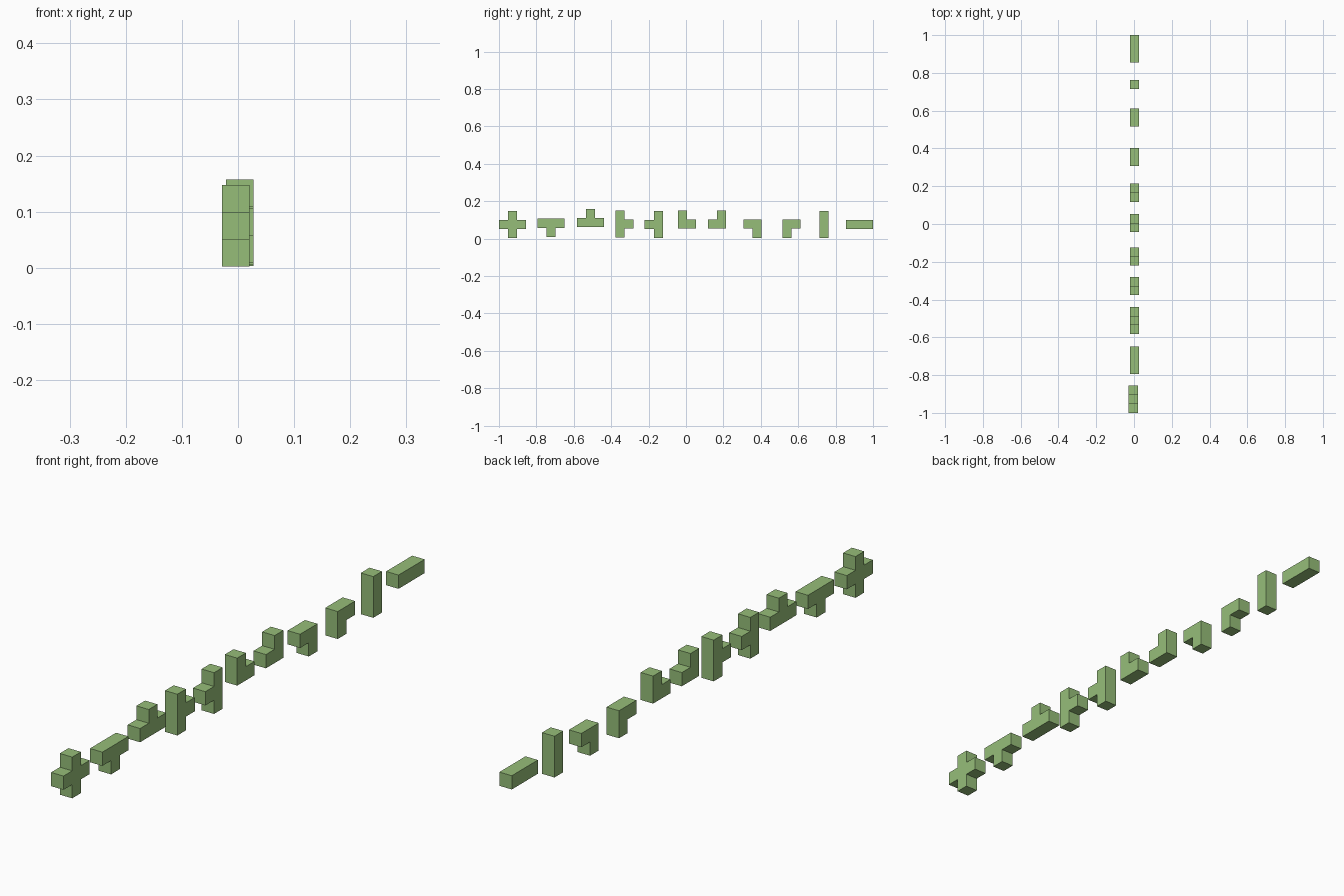
import bpy
import bmesh

if "Cube" in bpy.data.objects:
    bpy.data.objects.remove(bpy.data.objects["Cube"])

S = 0.0484          # square cross-section of every pipe
H = S / 2

green = bpy.data.materials.new("leaf green")
green.diffuse_color = (0.305, 0.515, 0.191, 1)
green.use_nodes = True
green.node_tree.nodes["Principled BSDF"].inputs["Base Color"].default_value = green.diffuse_color

# Arm directions in the y-z plane, counter-clockwise
DIRS = {"R": (1, 0), "U": (0, 1), "L": (-1, 0), "D": (0, -1)}
ORDER = "RULD"


def outline(arms):
    """Outline of a centre square with one square arm per listed direction."""
    pts = []
    for i, d in enumerate(ORDER):
        dy, dz = DIRS[d]
        ny, nz = DIRS[ORDER[(i + 1) % 4]]
        if d in arms:  # two far corners of the arm
            pts += [(dy * 3 * H - ny * H, dz * 3 * H - nz * H),
                    (dy * 3 * H + ny * H, dz * 3 * H + nz * H)]
        # corner shared with the next side, unless it lies on a straight edge
        if (d in arms) == (ORDER[(i + 1) % 4] in arms):
            pts.append(((dy + ny) * H, (dz + nz) * H))
    return pts


def pipe(name, arms, y, z, x=0.003):
    bm = bmesh.new()
    face = bm.faces.new([bm.verts.new((-H, py, pz)) for py, pz in outline(arms)])
    side = bmesh.ops.extrude_face_region(bm, geom=[face], use_keep_orig=True)
    moved = [v for v in side["geom"] if isinstance(v, bmesh.types.BMVert)]
    bmesh.ops.translate(bm, verts=moved, vec=(S, 0, 0))
    bmesh.ops.recalc_face_normals(bm, faces=bm.faces)
    mesh = bpy.data.meshes.new(name)
    bm.to_mesh(mesh)
    bm.free()
    mesh.materials.append(green)
    obj = bpy.data.objects.new(name, mesh)
    obj.location = (x, y, z)
    bpy.context.collection.objects.link(obj)


# Row of pipe pieces along y
pipe("cross_pipe", "RULD", -0.927, 0.0745, -0.004)
pipe("tee_down", "RLD", -0.721, 0.082, 0.003)
pipe("tee_up", "RUL", -0.511, 0.085, 0.003)
pipe("tee_right", "RUD", -0.352, 0.078)
pipe("tee_left", "ULD", -0.148, 0.076)
pipe("elbow_up_right", "RU", -0.019, 0.078)
pipe("elbow_up_left", "UL", 0.189, 0.078)
pipe("elbow_down_left", "LD", 0.379, 0.077)
pipe("elbow_down_right", "RD", 0.540, 0.077)
pipe("straight_vertical", "UD", 0.738, 0.076)
pipe("straight_horizontal", "RL", 0.927, 0.076)
